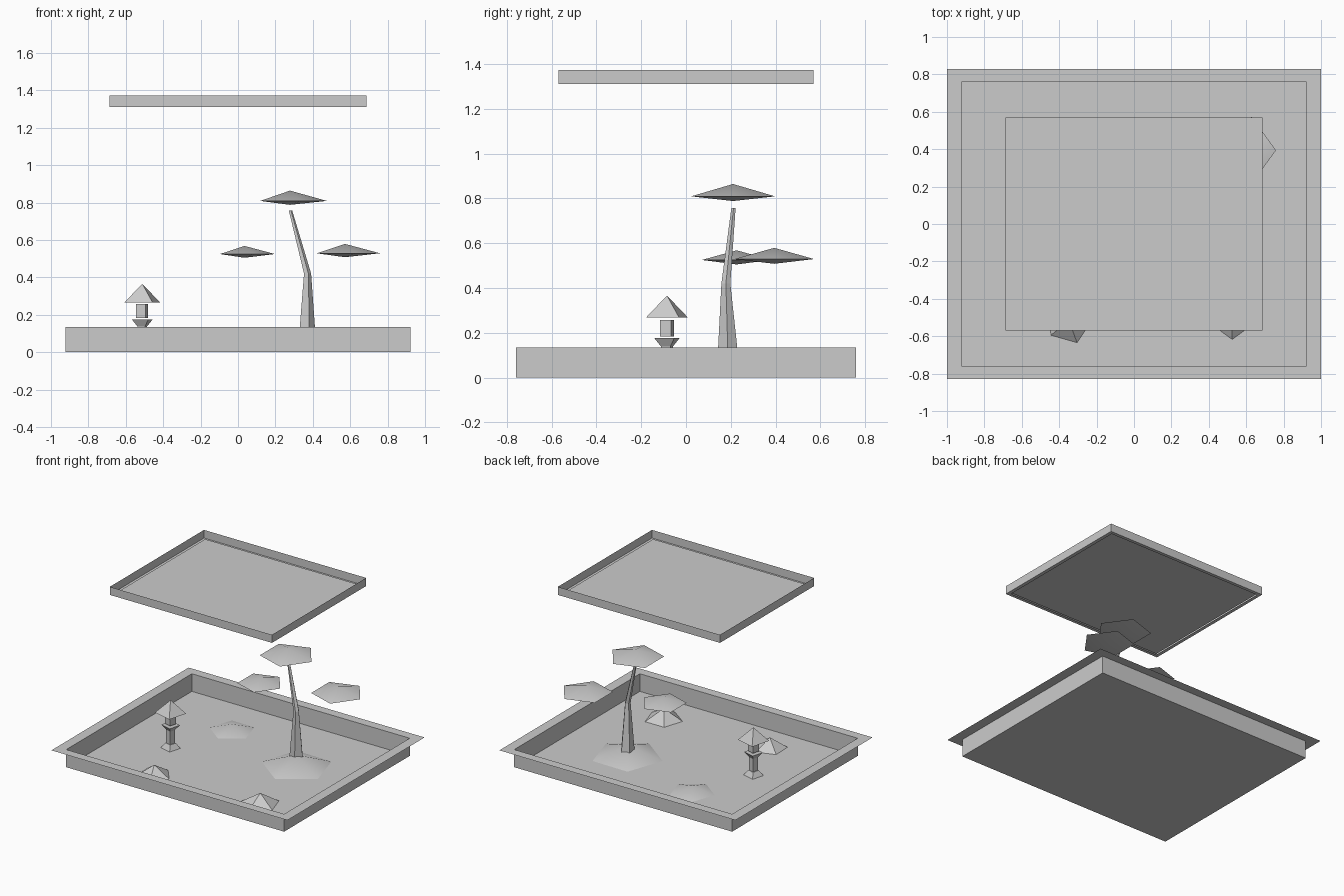
import bpy
from math import cos, sin, radians, tau

if "Cube" in bpy.data.objects:
    bpy.data.objects.remove(bpy.data.objects["Cube"])


def make(name, verts, faces, smooth=False):
    mesh = bpy.data.meshes.new(name)
    mesh.from_pydata(verts, [], faces)
    mesh.update()
    obj = bpy.data.objects.new(name, mesh)
    bpy.context.collection.objects.link(obj)
    if smooth:
        bpy.ops.object.select_all(action='DESELECT')
        obj.select_set(True)
        bpy.context.view_layer.objects.active = obj
        bpy.ops.object.shade_smooth_by_angle(angle=radians(30))
    return obj


def loft(name, rings, cap_start=True, cap_end=True, smooth=False):
    """Skin a list of rings; a ring with a single point closes to a tip."""
    verts, faces, idx = [], [], []
    for ring in rings:
        idx.append(range(len(verts), len(verts) + len(ring)))
        verts += ring
    for a, b in zip(idx, idx[1:]):
        n = max(len(a), len(b))
        for i in range(n):
            j = (i + 1) % n
            if len(a) == 1:
                faces.append((a[0], b[j], b[i]))
            elif len(b) == 1:
                faces.append((a[i], a[j], b[0]))
            else:
                faces.append((a[i], a[j], b[j], b[i]))
    if cap_start and len(idx[0]) > 2:
        faces.append(tuple(reversed(idx[0])))
    if cap_end and len(idx[-1]) > 2:
        faces.append(tuple(idx[-1]))
    return make(name, verts, faces, smooth)


def ngon(x, y, z, r, n=5, rot=0):
    if r == 0:
        return [(x, y, z)]
    return [(x + r * cos(radians(rot) + tau * i / n),
             y + r * sin(radians(rot) + tau * i / n), z) for i in range(n)]


def rect(hx, hy, z):
    return [(-hx, -hy, z), (hx, -hy, z), (hx, hy, z), (-hx, hy, z)]


# Open sand tray with a flat flange around its top
loft("tray", [rect(.923, .76, 0), rect(.923, .76, .135), rect(1, .83, .135)],
     cap_end=False)

# Shallow upper tray: thin wall, narrow bottom lip and inset pane
loft("upper_tray_frame", [rect(.66, .545, 1.31), rect(.687, .57, 1.31),
                          rect(.687, .57, 1.372)], False, False)
make("upper_tray_pane", rect(.66, .545, 1.318), [(0, 1, 2, 3)])

# Stone lantern: stacked square tapers, each as (z, radius) profile
LX, LY = -.512, -.085
lantern = {
    "lantern_base": [(0, .07), (.038, .036)],
    "lantern_post": [(.03, .03), (.145, .03)],
    "lantern_platform": [(.138, .03), (.176, .065)],
    "lantern_light_box": [(.184, .037), (.258, .037)],
    "lantern_roof": [(.267, .109), (.366, 0)],
}
for name, profile in lantern.items():
    loft(name, [ngon(LX, LY, z, r, 4, 30) for z, r in profile])

# Leaning tree trunk
loft("tree_trunk", [ngon(.365, .19, 0, .056), ngon(.37, .178, .42, .021),
                    ngon(.28, .212, .757, .01)])

# Flat foliage pads: centre, radius, bottom, rim and top heights
for i, (x, y, r, z0, z1, z2) in enumerate([
        (.278, .21, .197, .788, .809, .864),
        (.035, .226, .163, .505, .525, .568),
        (.572, .394, .187, .508, .529, .579)]):
    loft(f"foliage_pad_{i + 1}", [ngon(x, y, z0, 0), ngon(x, y, z1, r),
                                  ngon(x, y, z2, 0)], smooth=True)

# Low mounds and pointed rocks on the tray floor
for name, x, y, r, h, rot, smooth in [
        ("tree_mound", .38, .165, .255, .09, 53, True),
        ("small_mound", -.325, .39, .164, .05, 53, True),
        ("rock_left", -.347, -.518, .124, .08, 2, False),
        ("rock_right", .525, -.48, .137, .083, 54, False)]:
    loft(name, [ngon(x, y, .002, r, 5, rot), ngon(x, y, h, 0)], smooth=smooth)
